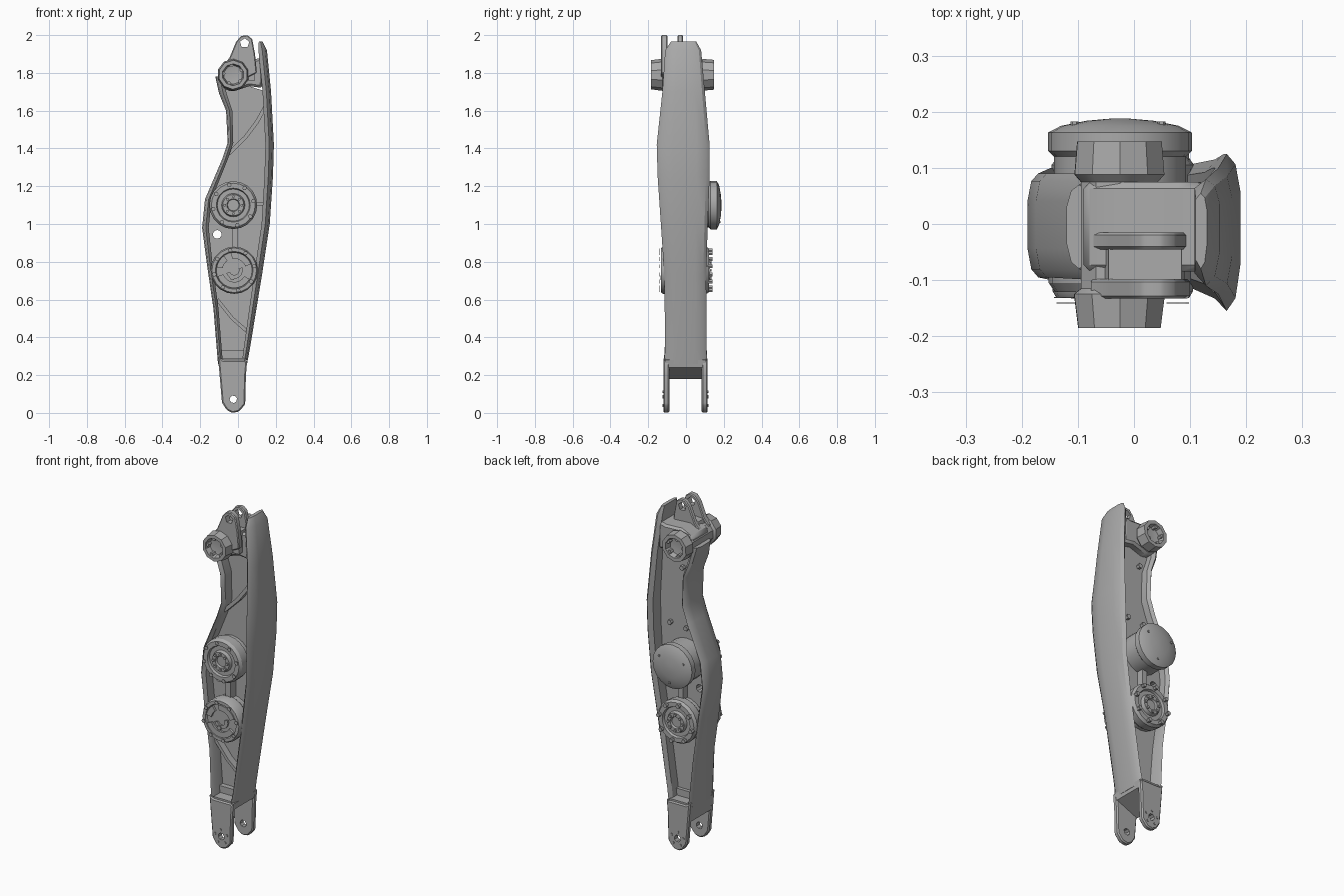
import bpy, bmesh, math
from mathutils import Vector

cube = bpy.data.objects.get("Cube")
if cube:
    bpy.data.objects.remove(cube, do_unlink=True)

GREY = (0.4, 0.4, 0.4, 1.0)
metal = bpy.data.materials.new("plain grey metal")
metal.use_nodes = True
metal.diffuse_color = GREY
metal.node_tree.nodes["Principled BSDF"].inputs["Base Color"].default_value = GREY
parts = []


def finish(name, bm, bevel=0):
    bmesh.ops.recalc_face_normals(bm, faces=bm.faces)
    mesh = bpy.data.meshes.new(name)
    bm.to_mesh(mesh)
    bm.free()
    mesh.materials.append(metal)
    obj = bpy.data.objects.new(name, mesh)
    bpy.context.collection.objects.link(obj)
    if bevel:
        mod = obj.modifiers.new("soft edges", "BEVEL")
        mod.width = bevel
        mod.segments = 1
        mod.limit_method = "ANGLE"
    parts.append(obj)
    return obj


def skin(bm, rings, closed=False):
    """Join rings of points with quads, capping the ends unless closed."""
    loops = [[bm.verts.new(p) for p in ring] for ring in rings]
    pairs = list(zip(loops, loops[1:]))
    if closed:
        pairs.append((loops[-1], loops[0]))
    for a, b in pairs:
        n = len(a)
        for i in range(n):
            j = (i + 1) % n
            bm.faces.new((a[i], a[j], b[j], b[i]))
    if not closed:
        bm.faces.new(loops[0])
        bm.faces.new(loops[-1])


def plate(name, outline, y0, y1, bevel=0):
    """Outline in x and z, given thickness along y."""
    bm = bmesh.new()
    skin(bm, [[(x, y, z) for x, z in outline] for y in (y0, y1)])
    return finish(name, bm, bevel)


def lathe(name, centre, profile, sides, turn=0.0):
    """Profile of (radius, y) turned about a y axis through the centre."""
    bm = bmesh.new()
    rings = []
    for r, y in profile:
        angles = [turn + math.tau * i / sides for i in range(sides)]
        rings.append([(centre[0] + r * math.cos(a), y, centre[1] + r * math.sin(a)) for a in angles])
    skin(bm, rings)
    return finish(name, bm)


def around(centre, radius, count, start=0.0):
    for i in range(count):
        a = start + math.tau * i / count
        yield centre[0] + radius * math.cos(a), centre[1] + radius * math.sin(a)


def bolt(name, centre, radius, y0, y1):
    return lathe(name, centre, [(radius, y0), (radius, y1)], 6)


def arc_pad(name, centre, r0, r1, start, end, y0, y1):
    steps = 8
    angles = [math.radians(start + (end - start) * i / steps) for i in range(steps + 1)]
    pts = [(r1, a) for a in angles] + [(r0, a) for a in reversed(angles)]
    plate(name, [(centre[0] + r * math.cos(a), centre[1] + r * math.sin(a)) for r, a in pts], y0, y1)


def ribbon(name, path, width, y0, y1):
    """Narrow rib following a path in x and z."""
    pts = [Vector(p) for p in path]
    left, right = [], []
    for i, p in enumerate(pts):
        d = (pts[min(i + 1, len(pts) - 1)] - pts[max(i - 1, 0)]).normalized()
        side = Vector((-d.y, d.x)) * width / 2
        left.append(p + side)
        right.append(p - side)
    plate(name, left + right[::-1], y0, y1)


def drill(obj, centre, radius, sides):
    cutter = lathe("cutter", centre, [(radius, -0.5), (radius, 0.5)], sides, 0.3)
    cutter.hide_render = True
    parts.remove(cutter)
    mod = obj.modifiers.new("hole", "BOOLEAN")
    mod.operation = "DIFFERENCE"
    mod.solver = "EXACT"
    mod.object = cutter
    bpy.context.view_layer.objects.active = obj
    for m in list(obj.modifiers):
        bpy.ops.object.modifier_apply(modifier=m.name)
    bpy.data.objects.remove(cutter, do_unlink=True)


# Side rails: each station is z, inner x, outer x, front y, back y
RIGHT = [(0.26, 0.02, 0.048, -0.118, 0.113), (0.34, 0.03, 0.063, -0.11, 0.108),
         (0.73, 0.085, 0.127, -0.115, 0.107), (1.0, 0.125, 0.168, -0.133, 0.115),
         (1.25, 0.14, 0.185, -0.15, 0.125), (1.42, 0.145, 0.19, -0.155, 0.125),
         (1.7, 0.13, 0.175, -0.125, 0.1), (1.92, 0.108, 0.153, -0.11, 0.08),
         (1.965, 0.11, 0.13, -0.08, 0.055)]
LEFT = [(0.26, -0.08, -0.106, -0.118, 0.113), (0.55, -0.103, -0.13, -0.1, 0.1),
        (0.79, -0.135, -0.165, -0.1, 0.1), (0.98, -0.155, -0.19, -0.095, 0.09),
        (1.13, -0.14, -0.175, -0.095, 0.09), (1.34, -0.055, -0.085, -0.1, 0.09),
        (1.43, -0.025, -0.055, -0.1, 0.09), (1.6, -0.03, -0.063, -0.1, 0.09),
        (1.69, -0.06, -0.1, -0.095, 0.085), (1.78, -0.08, -0.12, -0.08, 0.07)]
SECTION = [(0, 0.8), (0.45, 1), (0.8, 0.85), (1, 0.45)]


def rail(name, stations):
    bm = bmesh.new()
    rings = []
    for z, x0, x1, front, back in stations:
        ring = [(x0 + (x1 - x0) * u, back * v, z) for u, v in SECTION]
        ring += [(x0 + (x1 - x0) * u, front * v, z) for u, v in reversed(SECTION)]
        rings.append(ring)
    skin(bm, rings)
    finish(name, bm)


rail("left_side_rail", RIGHT)
rail("right_side_rail", LEFT)

# Recessed web between the rails
outline = [((s[1] + s[2]) / 2, s[0]) for s in LEFT]
outline += [((s[1] + s[2]) / 2, s[0]) for s in reversed(RIGHT[:-2])]
web = plate("web", outline, -0.02, 0.03)
drill(web, (-0.11, 0.945), 0.023, 10)

# Ribs on the web
ribbon("upper_rib", [(-0.05, 1.37), (0.04, 1.46), (0.1, 1.54), (0.15, 1.63)], 0.02, -0.06, 0)
ribbon("lower_rib", [(-0.11, 0.6), (-0.03, 0.5), (0.05, 0.43)], 0.018, -0.06, 0)
ribbon("hub_link_rib", [(-0.015, 0.86), (-0.015, 1.0)], 0.032, -0.07, 0.07)
ribbon("side_rib", [(0.08, 1.105), (0.15, 1.105)], 0.02, -0.07, 0)

# Lower fork
prong = [(-0.106, 0.3), (-0.085, 0.055), (-0.06, 0.015), (-0.03, 0), (0.005, 0.007),
         (0.038, 0.045), (0.042, 0.2), (0.048, 0.27), (0.035, 0.28), (-0.08, 0.28)]
pin = (-0.025, 0.072)
for name, y0, y1, inside in (("front_fork_prong", -0.12, -0.088, 1), ("back_fork_prong", 0.083, 0.115, -1)):
    drill(plate(name, prong, y0, y1, 0.007), pin, 0.02, 8)
    face = y0 if inside == 1 else y1
    for x, z in around(pin, 0.04, 5, 0.4):
        bolt("fork_bolt", (x, z), 0.007, face - 0.004, face + 0.004)
plate("fork_bridge", [(-0.095, 0.18), (0.043, 0.24), (0.05, 0.28), (0.03, 0.29), (-0.08, 0.29), (-0.104, 0.27)],
      -0.112, 0.107)
plate("pocket_floor", [(-0.1, 0.27), (0.05, 0.27), (0.05, 0.33), (-0.1, 0.33)], -0.05, 0.05)

# Upper hub, ringed face in front and domed cap behind
RING_FACE = [(0.03, 0.0), (0.034, -0.012), (0.056, -0.012), (0.062, 0.008), (0.085, 0.008), (0.09, -0.006),
             (0.116, -0.006), (0.127, 0.01)]
hub = (-0.025, 1.1)
lathe("upper_hub", hub, [(r, y - 0.115) for r, y in RING_FACE] +
      [(0.127, -0.05), (0.118, -0.04), (0.118, 0.12), (0.128, 0.13), (0.128, 0.163), (0.105, 0.175),
       (0.06, 0.184), (0.015, 0.188)], 20)
for x, z in around(hub, 0.09, 3, 0.6):
    bolt("cap_bolt", (x, z), 0.007, 0.17, 0.183)

# Lower hub, ringed face behind and cut cover in front
low = (-0.02, 0.755)
lathe("lower_hub", low, [(0.095, -0.12), (0.1, -0.132), (0.118, -0.132), (0.125, -0.12), (0.125, -0.06),
                         (0.117, -0.05), (0.117, 0.05), (0.125, 0.06)] +
      [(r, 0.115 - y) for r, y in reversed(RING_FACE)], 20)
for a, b in ((20, 100), (125, 170), (200, 330)):
    arc_pad("cover_pad", low, 0.062, 0.094, a, b, -0.133, -0.11)
arc_pad("cover_inner_pad", low, 0.025, 0.045, 200, 380, -0.13, -0.11)
bolt("cover_bolt", (low[0] - 0.01, low[1] - 0.04), 0.014, -0.136, -0.11)

# Rim bolts and inner ring studs on the hub faces
for c, y, out in ((hub, -0.12, -1), (low, -0.13, -1), (low, 0.12, 1)):
    for x, z in around(c, 0.108, 8, 0.2):
        bolt("rim_bolt", (x, z), 0.012, y - 0.01, y + 0.016 * out + 0.004)
for c, y in ((hub, -0.125), (low, 0.125)):
    for x, z in around(c, 0.045, 8):
        bolt("ring_stud", (x, z), 0.008, y - 0.01, y + 0.01)

# Top pivot with open collars
pivot = (-0.026, 1.79)
lathe("top_pivot", pivot, [(0.04, -0.15), (0.05, -0.152), (0.058, -0.185), (0.077, -0.185), (0.085, -0.125),
                           (0.072, -0.115), (0.072, 0.075), (0.084, 0.088), (0.079, 0.147), (0.058, 0.147),
                           (0.05, 0.115), (0.04, 0.113)], 10, 0.3)
for x, z in around(pivot, 0.052, 5, 0.5):
    bolt("front_socket_key", (x, z), 0.012, -0.178, -0.14)
    bolt("back_socket_key", (x, z), 0.012, 0.11, 0.14)

# Head block joining the pivot to the rail
plate("head_block", [(-0.09, 1.72), (-0.03, 1.7), (0.06, 1.73), (0.13, 1.72), (0.125, 1.88), (0.08, 1.87),
                     (-0.02, 1.875), (-0.09, 1.84)], -0.085, 0.075, 0.012)

# Twin top lugs
lug = [(-0.08, 1.84), (-0.045, 1.88), (-0.01, 1.965), (0.015, 1.995), (0.05, 2.0), (0.075, 1.98),
       (0.09, 1.9), (0.1, 1.8), (0.0, 1.75)]
for name, y0, y1 in (("front_top_lug", -0.133, -0.098), ("rear_top_lug", -0.045, -0.015)):
    drill(plate(name, lug, y0, y1, 0.005), (0.035, 1.957), 0.026, 5)
plate("lug_root", [(-0.08, 1.76), (0.09, 1.76), (0.085, 1.885), (-0.045, 1.875)], -0.12, -0.02)

# Small bolts on the back of the web
for x, z in ((-0.005, 1.63), (0.075, 1.29), (-0.03, 1.28)):
    bolt("web_bolt", (x, z), 0.014, 0.02, 0.05)

# Smooth shading with sharp edges kept
bpy.ops.object.select_all(action="DESELECT")
for obj in parts:
    obj.select_set(True)
bpy.context.view_layer.objects.active = parts[0]
bpy.ops.object.shade_smooth_by_angle(angle=math.radians(30))
